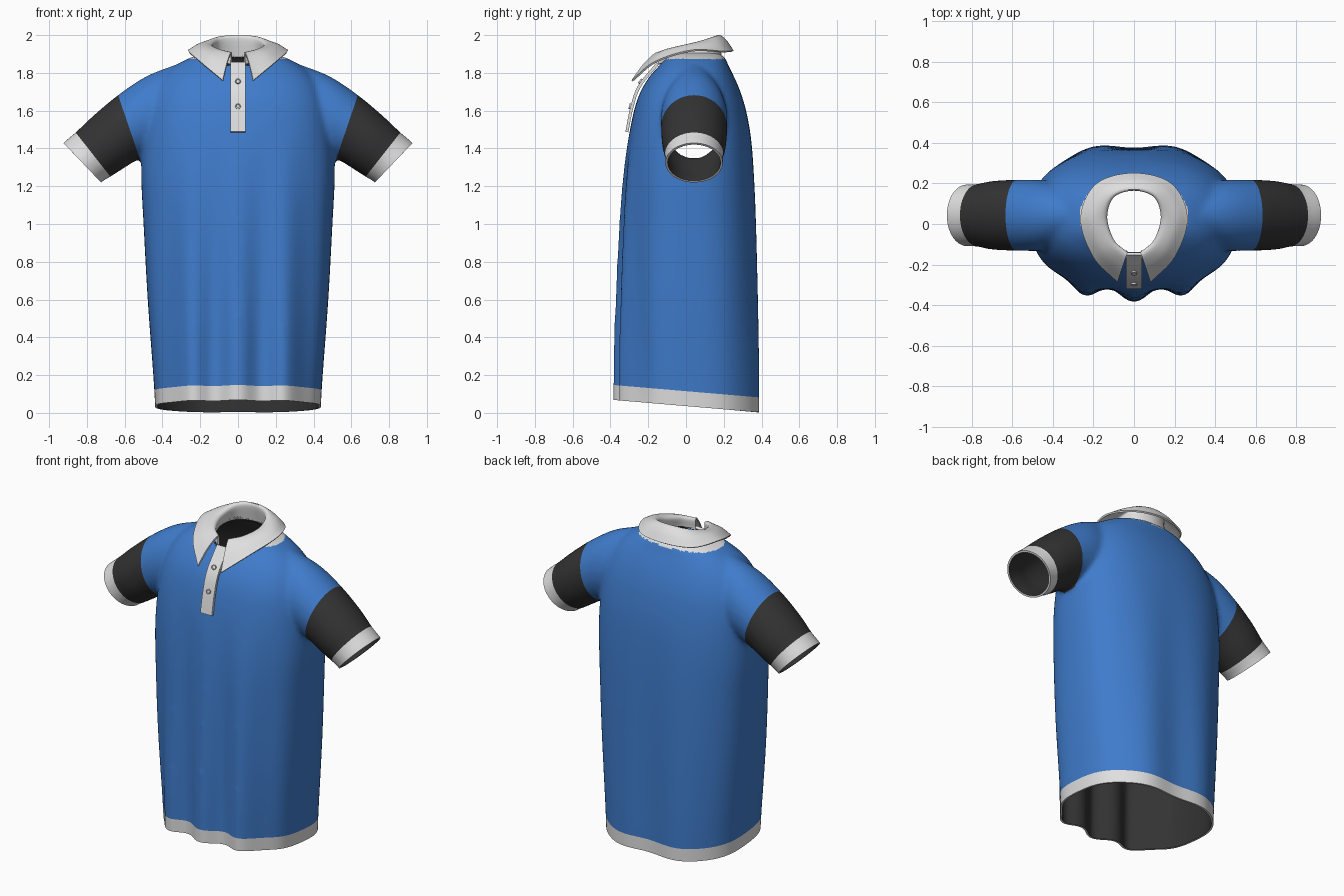
import bpy, bmesh, math
from mathutils import Vector

if "Cube" in bpy.data.objects:
    bpy.data.objects.remove(bpy.data.objects["Cube"])


def material(name, rgb):
    m = bpy.data.materials.new(name)
    m.use_nodes = True
    m.diffuse_color = (*rgb, 1)
    m.node_tree.nodes["Principled BSDF"].inputs["Base Color"].default_value = (*rgb, 1)
    return m


BLUE = material("blue cloth", (0.05, 0.2, 0.6))
WHITE = material("white trim", (0.74, 0.74, 0.74))
DARK = material("charcoal cloth", (0.033, 0.033, 0.033))


def smooth_path(points, steps):
    """Smooth curve through points of any dimension."""
    p = [Vector(q) for q in points]
    p = [2 * p[0] - p[1]] + p + [2 * p[-1] - p[-2]]
    out = []
    for a, b, c, d in zip(p, p[1:], p[2:], p[3:]):
        for i in range(steps):
            t = i / steps
            out.append(0.5 * (2 * b + (c - a) * t + (2 * a - 5 * b + 4 * c - d) * t * t
                              + (3 * b - a - 3 * c + d) * t ** 3))
    return out + [p[-2]]


def add_rings(bm, rings, closed=True):
    """Skin rows of points; closed rows also get end caps."""
    rows = [[bm.verts.new(v) for v in ring] for ring in rings]
    n = len(rows[0])
    for a, b in zip(rows, rows[1:]):
        for i in range(n if closed else n - 1):
            j = (i + 1) % n
            bm.faces.new((a[i], a[j], b[j], b[i]))
    if closed:
        bm.faces.new(rows[0])
        bm.faces.new(rows[-1])


def make_object(name, bm, mats):
    bmesh.ops.recalc_face_normals(bm, faces=bm.faces[:])
    mesh = bpy.data.meshes.new(name)
    bm.to_mesh(mesh)
    bm.free()
    ob = bpy.data.objects.new(name, mesh)
    bpy.context.collection.objects.link(ob)
    for m in mats:
        mesh.materials.append(m)
    return ob


def modify(ob, kind, **settings):
    """Add a modifier and apply it."""
    mod = ob.modifiers.new(kind, kind)
    for key, value in settings.items():
        setattr(mod, key, value)
    bpy.context.view_layer.objects.active = ob
    bpy.ops.object.modifier_apply(modifier=mod.name)


def shade(ob, angle=50):
    bpy.ops.object.select_all(action="DESELECT")
    ob.select_set(True)
    bpy.context.view_layer.objects.active = ob
    bpy.ops.object.shade_smooth_by_angle(angle=math.radians(angle))


# Torso: height, half width, front y, back y
TORSO = [(-0.06, 0.435, -0.355, 0.388), (0.15, 0.445, -0.355, 0.388), (0.6, 0.478, -0.35, 0.382),
         (1.0, 0.5, -0.34, 0.373), (1.25, 0.512, -0.326, 0.362), (1.45, 0.505, -0.304, 0.345),
         (1.6, 0.485, -0.275, 0.318), (1.7, 0.45, -0.241, 0.288), (1.78, 0.4, -0.193, 0.254),
         (1.84, 0.33, -0.14, 0.224), (1.885, 0.24, -0.1, 0.203), (1.91, 0.13, -0.06, 0.16)]


def torso_ring(z, w, front, back, count=160):
    ring = []
    fade = min(1, max(0, (1.5 - z) / 1.2))
    power = 0.81 - 0.06 * fade
    for i in range(count):
        a = math.tau * i / count
        c, s = math.cos(a), math.sin(a)
        x = w * math.copysign(abs(c) ** power, c)
        depth = (back - 0.03) if s > 0 else (0.03 - front)
        y = 0.03 + depth * math.copysign(abs(s) ** power, s)
        # hanging folds, deeper toward the hem
        if s < 0:
            y += fade * 0.033 * s * math.cos(math.tau * x / 0.25)
        else:
            y -= fade * 0.012 * s * math.cos(math.tau * x / 0.42)
        ring.append((x, y, z))
    return ring


# Sleeve: top x, top z, bottom x, bottom z, half depth
SLEEVE = [(0.3, 1.855, 0.2, 1.4, 0.13), (0.48, 1.785, 0.4, 1.38, 0.172),
          (0.635, 1.683, 0.52, 1.345, 0.175), (0.77, 1.57, 0.62, 1.285, 0.17),
          (0.86, 1.485, 0.675, 1.25, 0.155), (0.925, 1.43, 0.725, 1.22, 0.153),
          (0.965, 1.385, 0.765, 1.175, 0.153)]


def sleeve_ring(side, tx, tz, bx, bz, depth, count=64):
    top, bottom = Vector((tx, 0.043, tz)), Vector((bx, 0.043, bz))
    ring = []
    for i in range(count):
        a = math.tau * i / count
        p = (top + bottom) / 2 + (top - bottom) / 2 * math.cos(a)
        ring.append((side * p.x, p.y + depth * math.sin(a), p.z))
    return ring


# Fuse torso and sleeves into one cloth surface
bm = bmesh.new()
add_rings(bm, [torso_ring(*r) for r in smooth_path(TORSO, 6)])
for side in (1, -1):
    add_rings(bm, [sleeve_ring(side, *r) for r in smooth_path(SLEEVE, 6)])
shirt = make_object("shirt_body", bm, [])
modify(shirt, "REMESH", mode="VOXEL", voxel_size=0.0135)
modify(shirt, "SMOOTH", factor=0.5, iterations=14)

bm = bmesh.new()
bm.from_mesh(shirt.data)


def split(where, point, normal):
    faces = [f for f in bm.faces if where(f.calc_center_median())]
    geom = faces + list({e for f in faces for e in f.edges}) + list({v for f in faces for v in f.verts})
    bmesh.ops.bisect_plane(bm, geom=geom, plane_co=point, plane_no=normal, dist=1e-5)


def cut_line(ring, side):
    """Plane across the sleeve through one of its rings."""
    tx, tz, bx, bz, _ = ring
    return Vector((side * tx, 0, tz)), Vector((side * (tz - bz), 0, bx - tx)).normalized()


def on_arm(c):
    return abs(c.x) > 0.5 and c.z > 1.34 - 0.6 * (abs(c.x) - 0.5)


HEM_UP = Vector((0, 0.085, 1)).normalized()
HEM, BAND = Vector((0, 0, 0.036)), Vector((0, 0, 0.115))
split(lambda c: c.z < 0.3, HEM, HEM_UP)
split(lambda c: c.z < 0.3, BAND, HEM_UP)
for side in (1, -1):
    for ring in (SLEEVE[2], SLEEVE[4], SLEEVE[5]):
        split(lambda c: c.x * side > 0.46 and c.z > 1.1, *cut_line(ring, side))


def beyond(c, ring):
    p, n = cut_line(ring, 1 if c.x > 0 else -1)
    return (c - p).dot(n) > 0


def in_neck(c):
    return c.z > 1.7 and math.hypot(c.x / 0.15, (c.y - 0.02) / 0.168) < 1


# Open the hem, cuffs and neck, then colour the bands
doomed = []
for f in bm.faces:
    c = f.calc_center_median()
    arm = abs(c.x) > 0.54 and c.z > 1.05
    if (c - HEM).dot(HEM_UP) < 0 or (arm and beyond(c, SLEEVE[5])) or in_neck(c):
        doomed.append(f)
    elif (c - BAND).dot(HEM_UP) < 0 or (arm and beyond(c, SLEEVE[4])) or c.z > 1.874:
        f.material_index = 1
    elif on_arm(c) and beyond(c, SLEEVE[2]):
        f.material_index = 2
    else:
        f.material_index = 0
bmesh.ops.delete(bm, geom=doomed, context="FACES")
bm.to_mesh(shirt.data)
bm.free()
for m in (BLUE, WHITE, DARK, DARK, DARK):
    shirt.data.materials.append(m)
# the lining takes the charcoal slots
modify(shirt, "SOLIDIFY", thickness=0.012, offset=-1, material_offset=2, material_offset_rim=0)
shade(shirt)


# Collar: stand, fold line and outer edge, front to back on one side
def both_sides(half):
    return half + [(-x, y, z) for x, y, z in reversed(half[:-1])]


stand = both_sides([(0.036, -0.145, 1.845), (0.11, -0.08, 1.865), (0.147, 0.04, 1.88),
                    (0.11, 0.145, 1.885), (0, 0.185, 1.885)])
fold = both_sides([(0.036, -0.15, 1.905), (0.105, -0.085, 1.922), (0.14, 0.03, 1.945),
                   (0.105, 0.135, 1.98), (0, 0.17, 1.992)])
edge = both_sides([(0.08, -0.285, 1.758), (0.2, -0.16, 1.858), (0.262, 0.03, 1.917),
                   (0.185, 0.195, 1.912), (0, 0.248, 1.915)])
middle = [(Vector(a) + Vector(b)) / 2 + Vector((0, 0, 0.018)) for a, b in zip(fold, edge)]
rows = [smooth_path(r, 10) for r in (stand, fold, middle, edge)]
bm = bmesh.new()
add_rings(bm, [smooth_path(column, 6) for column in zip(*rows)], closed=False)
collar = make_object("collar", bm, [WHITE])
modify(collar, "SOLIDIFY", thickness=0.01, offset=0)
shade(collar)

# Button placket down the chest
strip = smooth_path([(0, -0.313, 1.487), (0, -0.286, 1.62), (0, -0.246, 1.73), (0, -0.148, 1.852)], 6)
bm = bmesh.new()
add_rings(bm, [[p + Vector((x, 0, 0)) for x in (-0.04, 0.04)] for p in strip], closed=False)
placket = make_object("placket", bm, [WHITE])
modify(placket, "SOLIDIFY", thickness=0.016, offset=0)
shade(placket, 30)

# Buttons with a raised rim
for name, i in (("lower_button", 6), ("upper_button", 13)):
    out = (strip[i + 1] - strip[i - 1]).cross(Vector((-1, 0, 0))).normalized()
    if out.y > 0:
        out = -out
    bm = bmesh.new()
    profile = [(0.015, 0), (0.015, 0.009), (0.011, 0.009), (0.009, 0.006)]
    add_rings(bm, [[(r * math.cos(math.tau * k / 20), r * math.sin(math.tau * k / 20), h)
                    for k in range(20)] for r, h in profile])
    button = make_object(name, bm, [WHITE])
    button.location = strip[i] + out * 0.007
    button.rotation_euler = out.to_track_quat("Z", "Y").to_euler()
    shade(button, 30)
